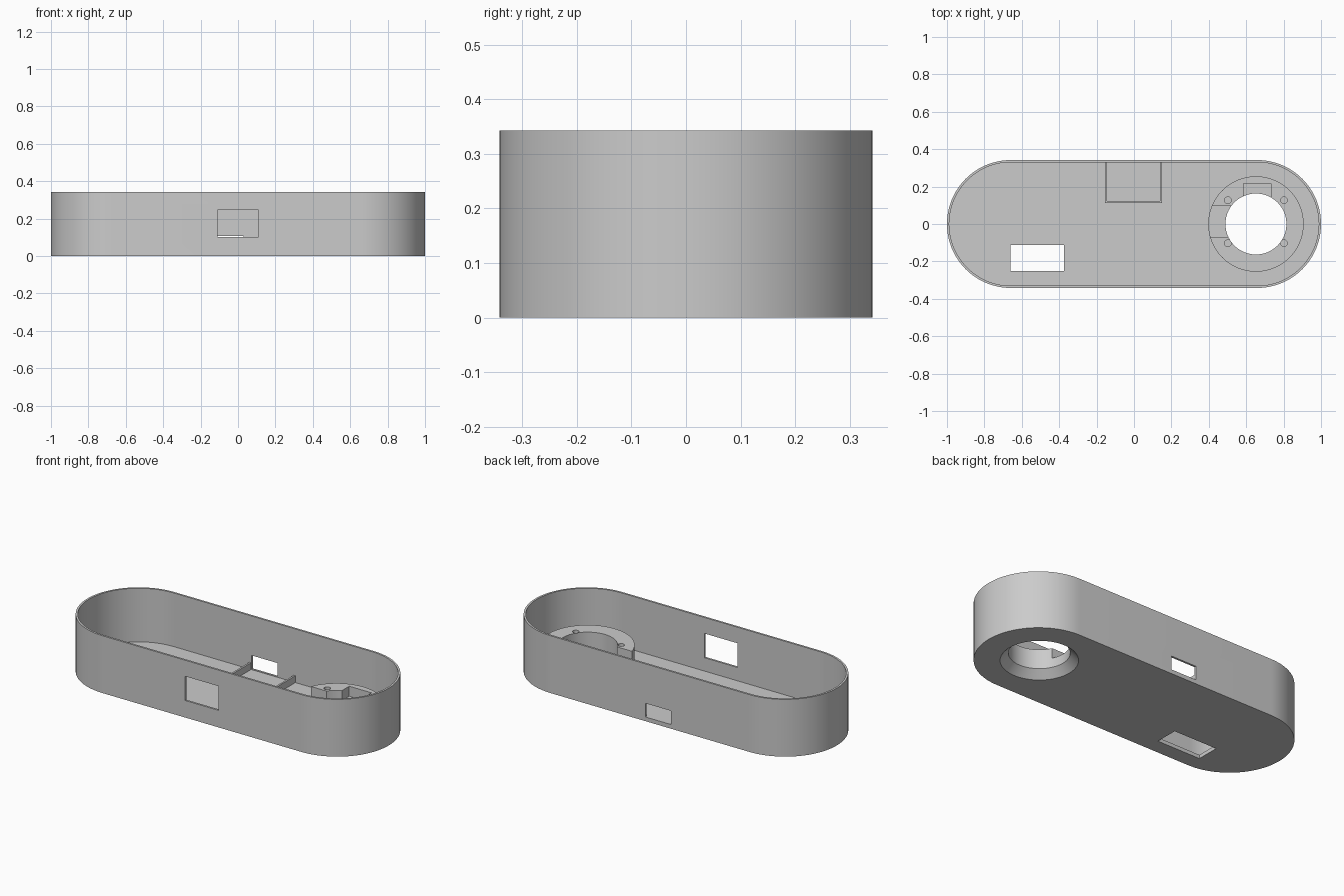
import bpy
import bmesh
import math

if "Cube" in bpy.data.objects:
    bpy.data.objects.remove(bpy.data.objects["Cube"], do_unlink=True)

LENGTH, WIDTH, HEIGHT = 2.0, 0.684, 0.343
WALL, FLOOR = 0.012, 0.022
HUB_X, HUB_TOP, HUB_R, BORE_R = 0.652, 0.16, 0.255, 0.163

grey = bpy.data.materials.new("light grey plastic")
grey.use_nodes = True
grey.diffuse_color = (0.6, 0.6, 0.6, 1)
grey.node_tree.nodes["Principled BSDF"].inputs["Base Color"].default_value = grey.diffuse_color


def add_object(name, bm):
    bmesh.ops.recalc_face_normals(bm, faces=bm.faces)
    mesh = bpy.data.meshes.new(name)
    bm.to_mesh(mesh)
    bm.free()
    mesh.materials.append(grey)
    obj = bpy.data.objects.new(name, mesh)
    bpy.context.collection.objects.link(obj)
    return obj


def prism(name, outline, z0, z1):
    bm = bmesh.new()
    face = bm.faces.new([bm.verts.new((x, y, z0)) for x, y in outline])
    top = bmesh.ops.extrude_face_region(bm, geom=[face])["geom"]
    verts = [v for v in top if isinstance(v, bmesh.types.BMVert)]
    bmesh.ops.translate(bm, verts=verts, vec=(0, 0, z1 - z0))
    return add_object(name, bm)


def box(name, x0, x1, y0, y1, z0, z1):
    return prism(name, [(x0, y0), (x1, y0), (x1, y1), (x0, y1)], z0, z1)


def cone(name, x, y, z0, z1, r0, r1, sides=96):
    bm = bmesh.new()
    bmesh.ops.create_cone(bm, cap_ends=True, segments=sides,
                          radius1=r0, radius2=r1, depth=z1 - z0)
    bmesh.ops.translate(bm, verts=bm.verts, vec=(x, y, (z0 + z1) / 2))
    return add_object(name, bm)


def stadium(inset):
    r = WIDTH / 2 - inset
    centre = (LENGTH - WIDTH) / 2
    steps = 48
    points = []
    for side in (1, -1):
        for i in range(steps + 1):
            a = math.pi * (i / steps - 0.5)
            points.append((side * (centre + r * math.cos(a)), side * r * math.sin(a)))
    return points


def cut(target, cutters):
    bpy.context.view_layer.objects.active = target
    for cutter in cutters:
        mod = target.modifiers.new("cut", 'BOOLEAN')
        mod.operation = 'DIFFERENCE'
        mod.solver = 'EXACT'
        mod.object = cutter
        bpy.ops.object.modifier_apply(modifier=mod.name)


# Cutters shared by the tray floor and the hub: bore and countersink
bore = cone("bore_cutter", HUB_X, 0, -0.1, 0.3, BORE_R, BORE_R)
sink = cone("countersink_cutter", HUB_X, 0, -0.044, 0.044, 0.251, BORE_R)

# Tray: hollow shell with two wall windows and a floor slot
tray = prism("tray_shell", stadium(0), 0, HEIGHT)
tray_cutters = [
    prism("cavity_cutter", stadium(WALL), FLOOR, 0.5),
    box("front_window_cutter", -0.11, 0.11, -0.4, -0.28, 0.102, 0.247),
    box("back_window_cutter", -0.14, 0.03, 0.28, 0.4, 0.025, 0.107),
    box("floor_slot_cutter", -0.66, -0.375, -0.25, -0.113, -0.1, 0.1),
]
cut(tray, tray_cutters + [bore, sink])

# Hub ring: bore, side notch, back pocket and four screw holes
hub = cone("hub_ring", HUB_X, 0, 0.01, HUB_TOP, HUB_R, HUB_R)
hub_cutters = [
    box("notch_cutter", 0.35, HUB_X, -0.07, 0.095, 0.1, 0.3),
    box("pocket_cutter", 0.585, 0.733, 0, 0.217, 0.1, 0.3),
]
for dx in (-0.15, 0.15):
    for y in (-0.103, 0.127):
        hub_cutters.append(cone("screw_cutter", HUB_X + dx, y, 0.06, 0.3, 0.018, 0.018, 24))
cut(hub, [bore, sink] + hub_cutters)

# Low compartment walls beside the back window
BACK = WIDTH / 2 - WALL / 2
walls = [
    box("compartment_left_wall", 0.138, 0.149, 0.112, BACK, 0.01, 0.063),
    box("compartment_right_wall", -0.155, -0.144, 0.112, BACK, 0.01, 0.063),
    box("compartment_front_wall", -0.15, 0.145, 0.112, 0.123, 0.01, 0.063),
]

for cutter in tray_cutters + hub_cutters + [bore, sink]:
    bpy.data.objects.remove(cutter, do_unlink=True)

# Smooth the curved walls, keep the edges crisp
bpy.ops.object.select_all(action='DESELECT')
for obj in (tray, hub):
    obj.select_set(True)
bpy.context.view_layer.objects.active = tray
bpy.ops.object.shade_smooth_by_angle(angle=math.radians(25))
